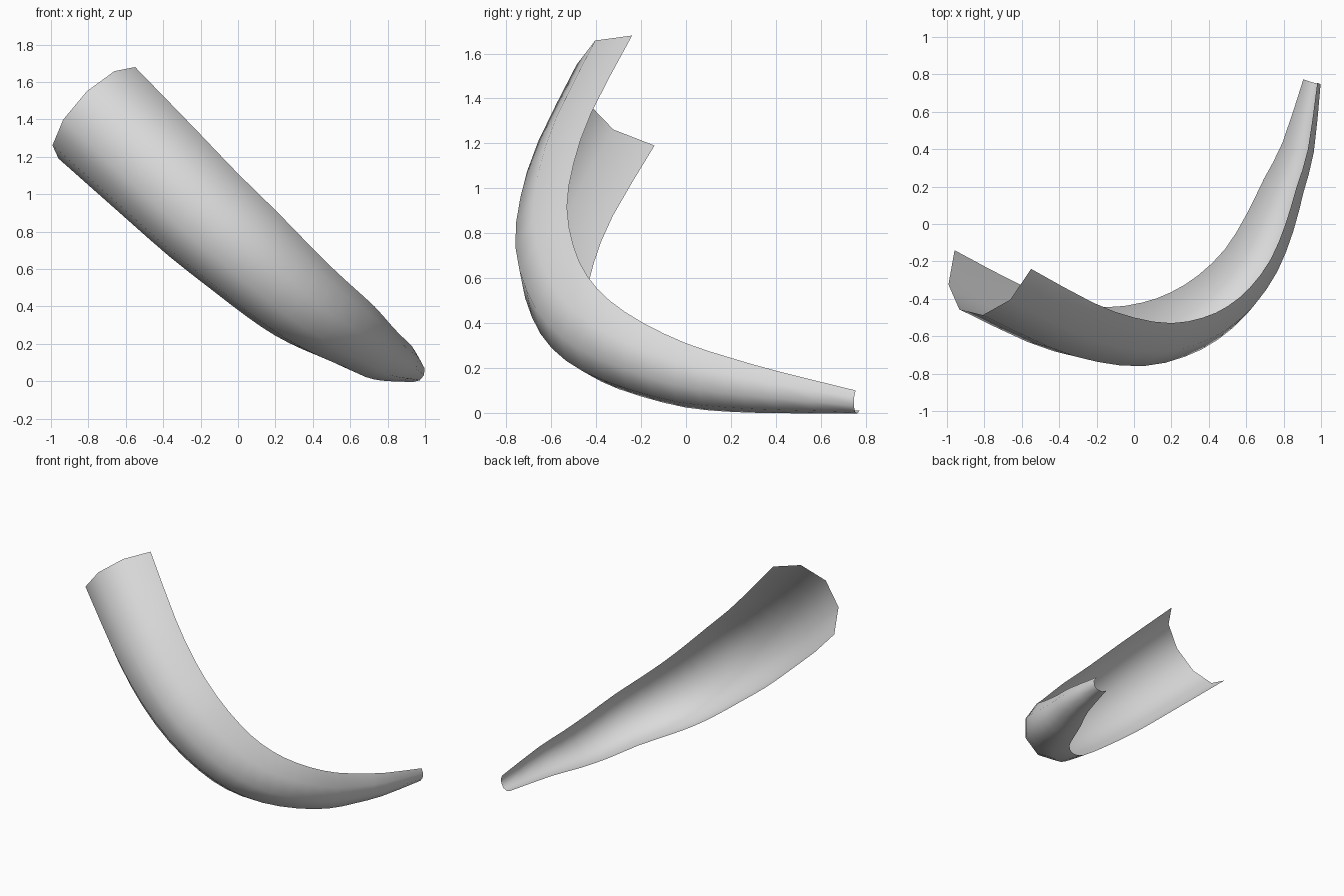
import bpy
import bmesh
import math
from mathutils import Vector

cube = bpy.data.objects.get("Cube")
if cube:
    bpy.data.objects.remove(cube, do_unlink=True)

# Upper rim of the trough: x, y, z and the trough radius there
RIM = [
    (-.55, -.24, 1.68, .323), (-.22, -.42, 1.34, .305), (0, -.5, 1.11, .291),
    (.2, -.53, .915, .276), (.37, -.5, .74, .258), (.5, -.44, .61, .24),
    (.62, -.34, .5, .217), (.73, -.19, .4, .19), (.81, 0, .31, .165),
    (.87, .2, .245, .138), (.93, .4, .188, .108), (.98, .755, .1, .059),
]
ACROSS = Vector((.635, -.155, .76)).normalized()  # from lower rim to upper rim
SIDES = 5
STEPS = 2


def spline(points, steps):
    """Smooth path through the points."""
    pts = [Vector(p) for p in points]
    pts = [2 * pts[0] - pts[1]] + pts + [2 * pts[-1] - pts[-2]]
    out = []
    for a, b, c, d in zip(pts, pts[1:], pts[2:], pts[3:]):
        for i in range(steps):
            t = i / steps
            out.append(b + (c - a) * (t / 2)
                       + (2 * a - 5 * b + 4 * c - d) * (t * t / 2)
                       + (3 * b - a - 3 * c + d) * (t ** 3 / 2))
    return out + [pts[-2]]


# Curved, tapering half pipe
path = spline(RIM, STEPS)
centres = [p.xyz - ACROSS * p.w for p in path]
bm = bmesh.new()
rings = []
for i, (p, c) in enumerate(zip(path, centres)):
    ahead = centres[min(i + 1, len(path) - 1)]
    behind = centres[max(i - 1, 0)]
    outward = (ahead - behind).cross(ACROSS).normalized()
    ring = []
    for k in range(SIDES + 1):
        a = math.pi * k / SIDES
        ring.append(bm.verts.new(c + p.w * (ACROSS * math.cos(a) + outward * math.sin(a))))
    rings.append(ring)
for r, s in zip(rings, rings[1:]):
    for k in range(SIDES):
        face = bm.faces.new((r[k], r[k + 1], s[k + 1], s[k]))
        face.smooth = True

# Normals point to the convex side
bm.normal_update()
bm.faces.ensure_lookup_table()
middle = bm.faces[len(bm.faces) // 2]
if middle.normal.y > 0:
    bmesh.ops.reverse_faces(bm, faces=bm.faces[:])

mesh = bpy.data.meshes.new("curved_trough")
bm.to_mesh(mesh)
bm.free()
trough = bpy.data.objects.new("curved_trough", mesh)
bpy.context.collection.objects.link(trough)

# Plain grey material
grey = bpy.data.materials.new("light_grey")
grey.use_nodes = True
colour = (.7, .7, .7, 1)
grey.diffuse_color = colour
for node in grey.node_tree.nodes:
    if node.type == 'BSDF_PRINCIPLED':
        node.inputs["Base Color"].default_value = colour
mesh.materials.append(grey)
